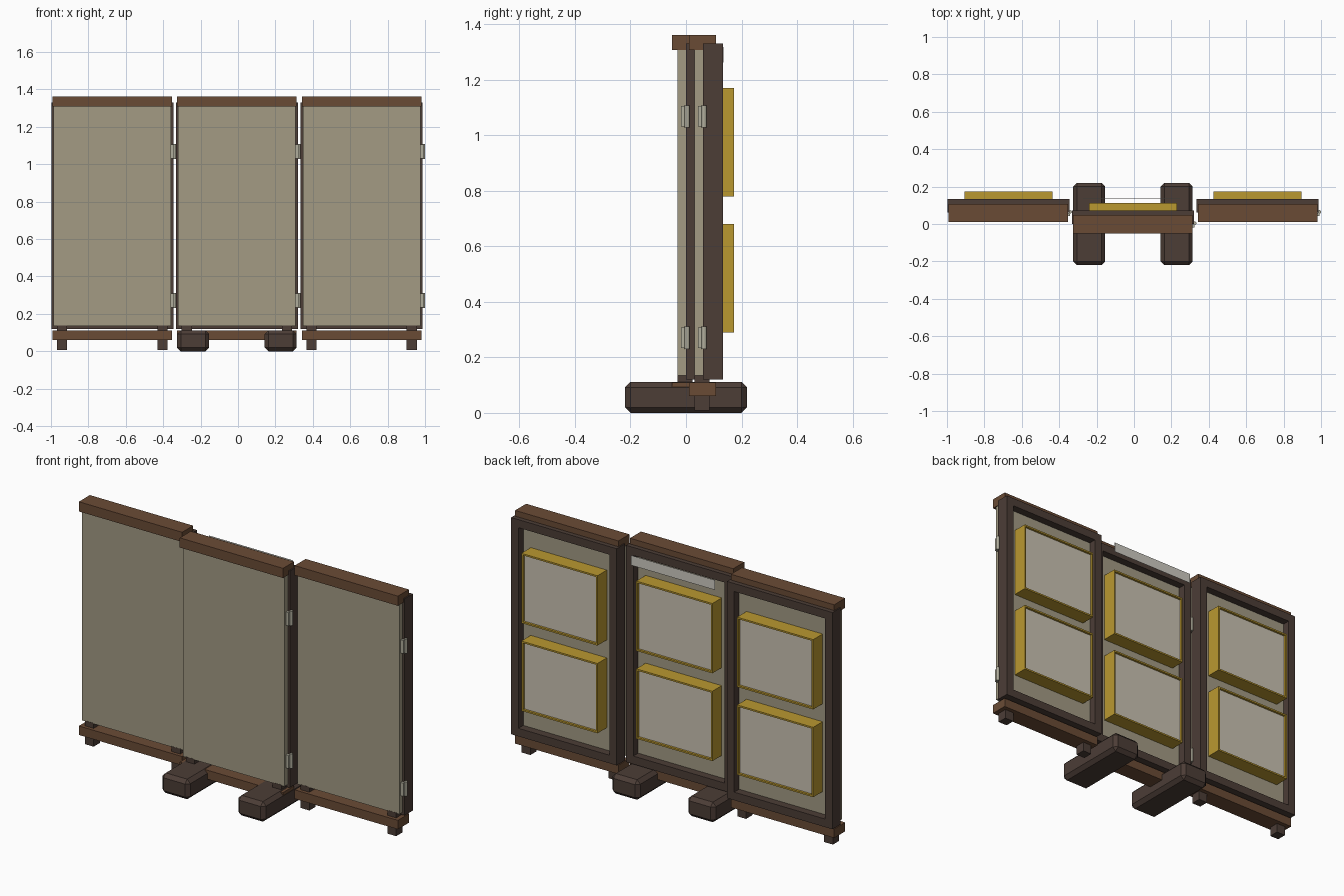
import bpy, bmesh, math
from mathutils import Matrix

if "Cube" in bpy.data.objects:
    bpy.data.objects.remove(bpy.data.objects["Cube"])


def srgb(*c):
    return tuple((v / 255 / 12.92 if v < 11 else ((v / 255 + 0.055) / 1.055) ** 2.4) for v in c) + (1.0,)


def material(name, *c):
    m = bpy.data.materials.new(name)
    m.diffuse_color = srgb(*c)
    m.use_nodes = True
    m.node_tree.nodes["Principled BSDF"].inputs["Base Color"].default_value = m.diffuse_color
    return m


BROWN = material("brown rail wood", 106, 75, 53)
DARK = material("dark frame wood", 76, 61, 54)
CANVAS = material("beige canvas", 163, 155, 132)
PALE = material("pale insert", 202, 194, 178)
YELLOW = material("mustard paint", 186, 152, 48)
METAL = material("grey metal", 176, 173, 156)
LABEL = material("light label", 206, 203, 194)


def finish(bm, name, *mats):
    mesh = bpy.data.meshes.new(name)
    bm.to_mesh(mesh)
    bm.free()
    for m in mats:
        mesh.materials.append(m)
    ob = bpy.data.objects.new(name, mesh)
    bpy.context.collection.objects.link(ob)
    return ob


def add_box(bm, x, y, z):
    """Box from (min, max) ranges on each axis."""
    size = Matrix.Diagonal((x[1] - x[0], y[1] - y[0], z[1] - z[0], 1))
    mid = Matrix.Translation((sum(x) / 2, sum(y) / 2, sum(z) / 2))
    bmesh.ops.create_cube(bm, size=1, matrix=mid @ size)


def box(name, mat, x, y, z, bevel=0):
    bm = bmesh.new()
    add_box(bm, x, y, z)
    if bevel:
        bmesh.ops.bevel(bm, geom=bm.edges[:], offset=bevel, segments=1, affect='EDGES')
    return finish(bm, name, mat)


def frame(name, cx, y):
    """Four bars around the back of a panel."""
    bm = bmesh.new()
    o, w, z0, z1 = 0.326, 0.045, 0.12, 1.33
    add_box(bm, (cx - o, cx - o + w), y, (z0, z1))
    add_box(bm, (cx + o - w, cx + o), y, (z0, z1))
    add_box(bm, (cx - o + w, cx + o - w), y, (z0, z0 + w))
    add_box(bm, (cx - o + w, cx + o - w), y, (z1 - w, z1))
    return finish(bm, name, DARK)


def display_box(name, x, y, z):
    """Yellow box with a slightly sunken pale back face."""
    bm = bmesh.new()
    add_box(bm, x, y, z)
    bm.normal_update()
    back = [f for f in bm.faces if f.normal.y > 0.9]
    bmesh.ops.inset_region(bm, faces=back, thickness=0.013, depth=0)
    bmesh.ops.inset_region(bm, faces=back, thickness=0.0005, depth=-0.012)
    for f in back:
        f.material_index = 1
    return finish(bm, name, YELLOW, PALE)


def hinge(name, x, y, z):
    """Leaf plate with a round knuckle."""
    bm = bmesh.new()
    add_box(bm, (x - 0.018, x + 0.004), (y - 0.018, y - 0.003), (z + 0.003, z + 0.077))
    bmesh.ops.create_cone(bm, cap_ends=True, segments=12, radius1=0.009, radius2=0.009,
                          depth=0.08, matrix=Matrix.Translation((x + 0.005, y + 0.004, z + 0.04)))
    return finish(bm, name, METAL)


# three panels, the middle one standing further forward
for side, cx, oy in (("left", -0.672, 0.061), ("middle", -0.006, 0.0), ("right", 0.661, 0.061)):
    box(side + "_canvas", CANVAS, (cx - 0.314, cx + 0.314), (oy - 0.03, oy + 0.029), (0.135, 1.32))
    frame(side + "_frame", cx, (oy, oy + 0.072))
    for part, z in (("top", (1.308, 1.362)), ("bottom", (0.06, 0.11))):
        box(f"{side}_{part}_rail", BROWN, (cx - 0.319, cx + 0.319), (oy - 0.05, oy + 0.047), z)
    for s, tag in ((-1, "a"), (1, "b")):
        lx = cx + s * 0.268
        box(f"{side}_leg_{tag}", DARK, (lx - 0.027, lx + 0.027), (oy - 0.031, oy + 0.024), (0.008, 0.139))
    for tag, z in (("lower", 0.29), ("upper", 0.78)):
        display_box(f"{side}_{tag}_display_box", (cx - 0.235, cx + 0.235),
                    (oy + 0.0285, oy + 0.112), (z, z + 0.39))
    for tag, z in (("lower", 0.231), ("upper", 1.028)):
        hinge(f"{side}_{tag}_hinge", cx + 0.326, oy, z)

# chunky chamfered feet under the middle panel
for s, tag in ((-1, "left"), (1, "right")):
    fx = -0.006 + s * 0.234
    box(tag + "_foot", DARK, (fx - 0.086, fx + 0.086), (-0.22, 0.22), (0.0, 0.112), bevel=0.02)

# thin plate behind the top of the middle panel
box("label_plate", LABEL, (-0.273, 0.245), (0.134, 0.135), (1.263, 1.318))
